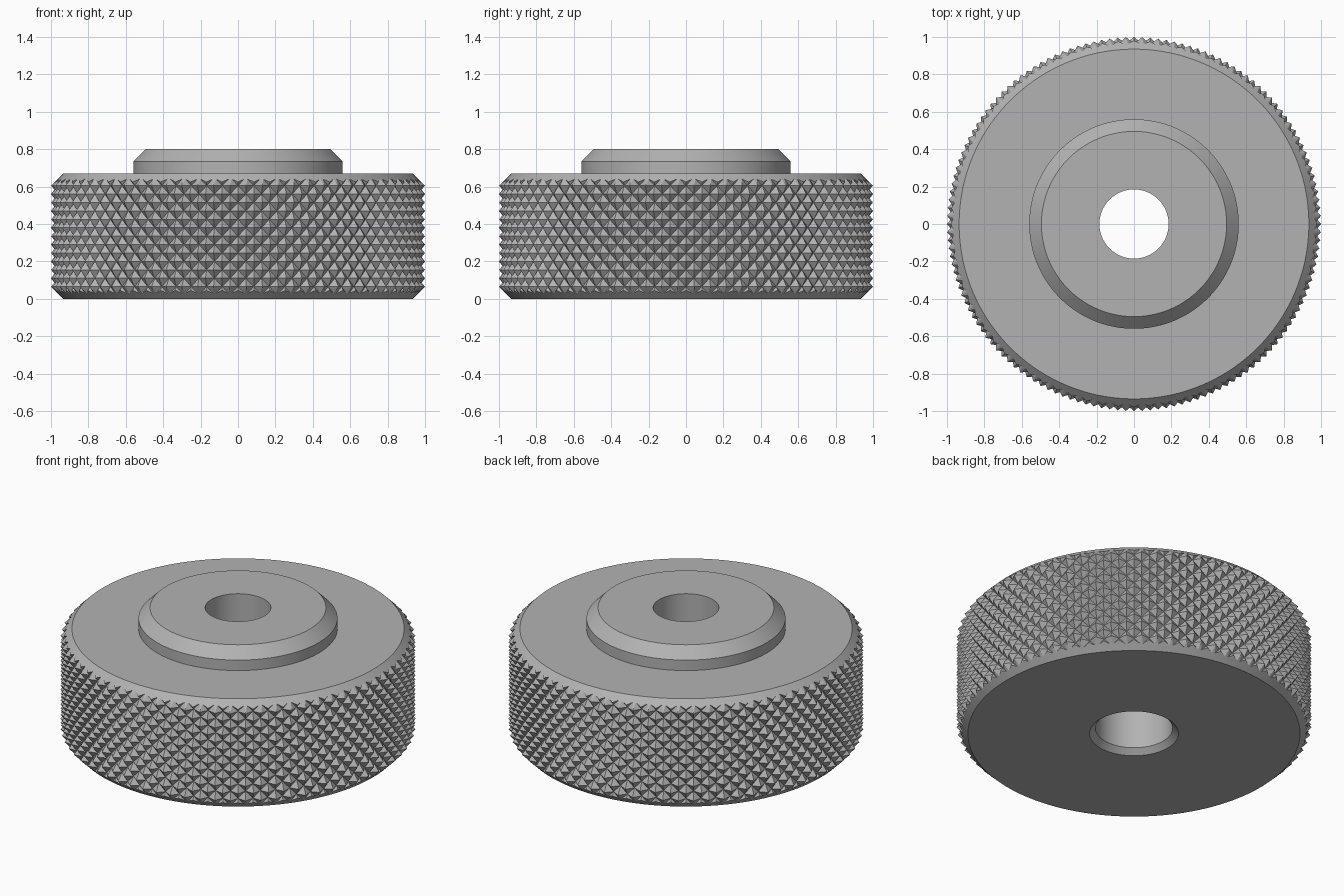
import bpy, bmesh, math

cube = bpy.data.objects.get("Cube")
if cube:
    bpy.data.objects.remove(cube, do_unlink=True)

TEETH = 72          # diamonds around the rim
DEPTH = 0.035       # knurl groove depth
ROW = 0.045         # half the height of one diamond
MID = 0.335         # middle height of the rim

steel = bpy.data.materials.new("plain steel grey")
steel.use_nodes = True
GREY = (0.45, 0.45, 0.45, 1)
steel.diffuse_color = GREY
steel.node_tree.nodes["Principled BSDF"].inputs["Base Color"].default_value = GREY


def finish(bm, name):
    bmesh.ops.recalc_face_normals(bm, faces=bm.faces)
    mesh = bpy.data.meshes.new(name)
    bm.to_mesh(mesh)
    bm.free()
    mesh.materials.append(steel)
    obj = bpy.data.objects.new(name, mesh)
    bpy.context.collection.objects.link(obj)
    return obj


def ring(bm, radius_at, z, count):
    return [bm.verts.new((radius_at(k) * math.cos(math.tau * k / count),
                          radius_at(k) * math.sin(math.tau * k / count), z))
            for k in range(count)]


def lathe(name, profile, count=144):
    """Turn a closed (radius, height) profile around z."""
    bm = bmesh.new()
    rings = [ring(bm, lambda k, r=r: r, z, count) for r, z in profile]
    for a, b in zip(rings, rings[1:] + rings[:1]):
        for k in range(count):
            n = (k + 1) % count
            bm.faces.new((a[k], a[n], b[n], b[k]))
    return finish(bm, name)


def knurled_blank(name):
    """Cylinder covered in four-sided pyramids, taller than the rim."""
    bm = bmesh.new()
    count = TEETH * 2
    levels = range(-9, 10)
    rings = [ring(bm, lambda k, m=m: 1 - DEPTH * ((k + m) % 2 == 0),
                  MID + m * ROW, count) for m in levels]
    for m, a, b in zip(levels, rings, rings[1:]):
        for k in range(count):
            n = (k + 1) % count
            if (k + m) % 2 == 0:    # split each cell along its groove
                tris = (a[k], a[n], b[n]), (a[k], b[n], b[k])
            else:
                tris = (a[k], a[n], b[k]), (a[n], b[n], b[k])
            for tri in tris:
                bm.faces.new(tri)
    # flat caps, kept as fans
    for loop in (rings[0], rings[-1]):
        centre = bm.verts.new((0, 0, loop[0].co.z))
        for k in range(count):
            bm.faces.new((loop[k], loop[(k + 1) % count], centre))
    return finish(bm, name)


# Turned body: chamfered rim, raised boss and stepped bore
body = lathe("rim_limits", [
    (0.25, 0), (0.935, 0), (1.035, 0.10), (1.035, 0.57), (0.935, 0.67),
    (0.40, 0.67), (0.217, 0.67), (0.217, 0.033)])
knob = knurled_blank("knurled_rim")

# Trim the knurling with the chamfers and bore
trim = knob.modifiers.new("trim", "BOOLEAN")
trim.operation = "INTERSECT"
trim.solver = "EXACT"
trim.object = body
bpy.context.view_layer.objects.active = knob
knob.select_set(True)
bpy.ops.object.modifier_apply(modifier=trim.name)
bpy.data.objects.remove(body, do_unlink=True)

# Raised boss with a narrower bore
boss = lathe("raised_boss", [
    (0.185, 0.45), (0.217, 0.45), (0.217, 0.67), (0.56, 0.67),
    (0.56, 0.735), (0.495, 0.80), (0.185, 0.80)])

# Smooth the turned surfaces, keep edges crisp
bpy.ops.object.select_all(action="DESELECT")
for obj in (knob, boss):
    obj.select_set(True)
    bpy.context.view_layer.objects.active = obj
bpy.ops.object.shade_smooth_by_angle(angle=math.radians(20))
